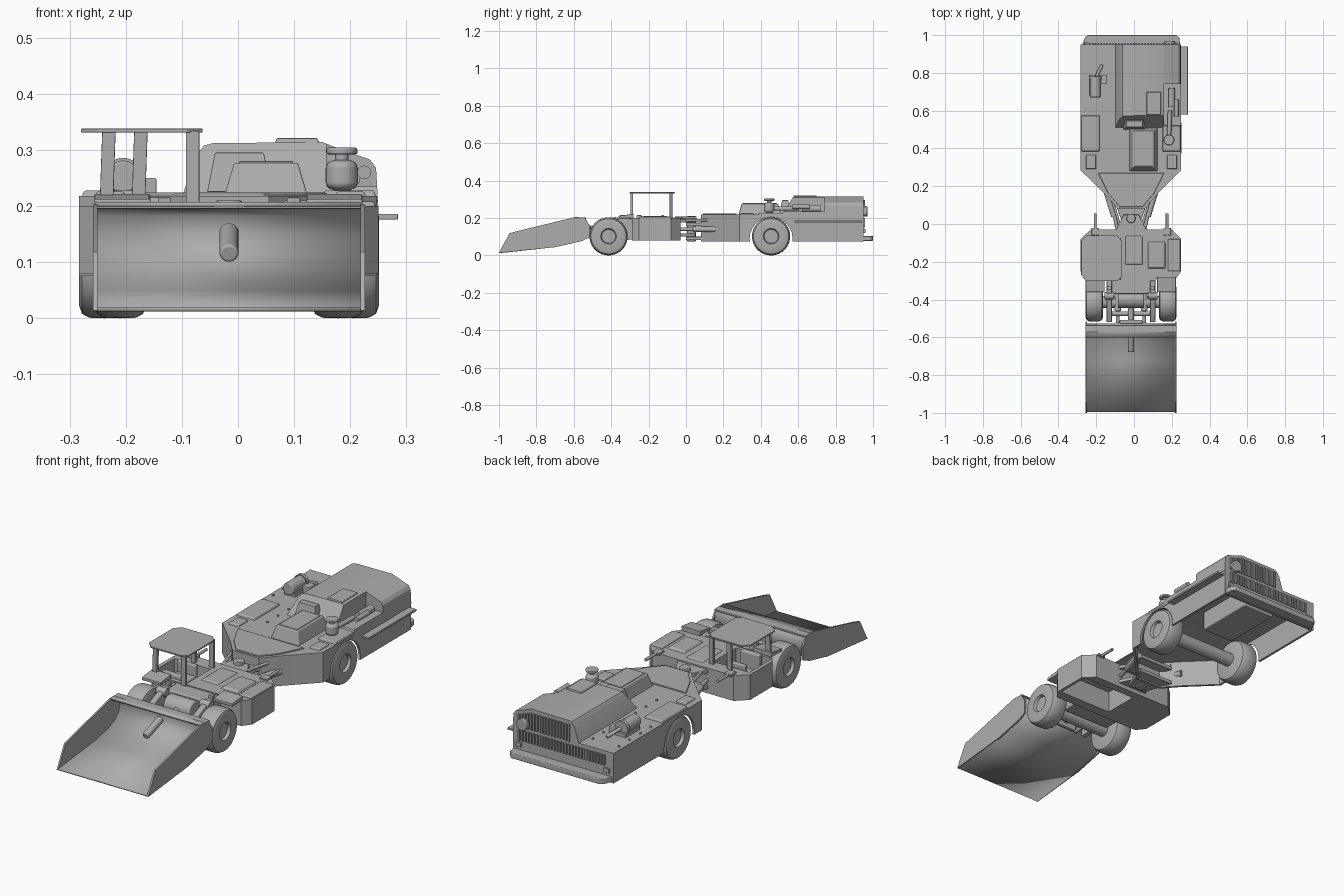
import bpy, bmesh, math
from mathutils import Vector

if "Cube" in bpy.data.objects:
    bpy.data.objects.remove(bpy.data.objects["Cube"])

steel = bpy.data.materials.new("steel_grey")
steel.use_nodes = True
GREY = (0.42, 0.42, 0.42, 1)
steel.diffuse_color = GREY
steel.node_tree.nodes["Principled BSDF"].inputs["Base Color"].default_value = GREY

MID = -0.016  # machine centreline


def shade(ob):
    bpy.ops.object.select_all(action="DESELECT")
    ob.select_set(True)
    bpy.context.view_layer.objects.active = ob
    bpy.ops.object.shade_smooth_by_angle(angle=math.radians(30))


def finish(name, bm, bevel=0):
    bmesh.ops.recalc_face_normals(bm, faces=bm.faces)
    mesh = bpy.data.meshes.new(name)
    bm.to_mesh(mesh)
    bm.free()
    mesh.materials.append(steel)
    ob = bpy.data.objects.new(name, mesh)
    bpy.context.collection.objects.link(ob)
    if bevel:
        mod = ob.modifiers.new("Bevel", "BEVEL")
        mod.width, mod.segments, mod.limit_method = bevel, 2, "ANGLE"
        mod.harden_normals = True
    shade(ob)
    return ob


def prism(name, pts, axis, a, b, bevel=0, shear=None):
    """Extrude a 2D outline along an axis from a to b."""
    put = {"x": lambda p, t: (t, *p), "y": lambda p, t: (p[0], t, p[1]), "z": lambda p, t: (*p, t)}[axis]
    bm = bmesh.new()
    lo = [bm.verts.new(put(p, a)) for p in pts]
    hi = [bm.verts.new(put(p, b)) for p in pts]
    bm.faces.new(lo)
    bm.faces.new(hi[::-1])
    for i in range(len(pts)):
        j = (i + 1) % len(pts)
        bm.faces.new((lo[i], lo[j], hi[j], hi[i]))
    if shear:
        for v in bm.verts:
            shear(v.co)
    return finish(name, bm, bevel)


def box(name, x, y, z, bevel=0, shear=None):
    pts = [(x[0], y[0]), (x[1], y[0]), (x[1], y[1]), (x[0], y[1])]
    return prism(name, pts, "z", z[0], z[1], bevel, shear)


def taper_box(name, x, y, z, inset, bevel=0.004):
    cx, cy = sum(x) / 2, sum(y) / 2

    def shrink(co):
        if co.z > z[1] - 1e-5:
            co.x -= math.copysign(inset, co.x - cx)
            co.y -= math.copysign(inset, co.y - cy)
    return box(name, x, y, z, bevel, shrink)


def rod(name, p, q, r, bevel=0):
    p, q = Vector(p), Vector(q)
    bm = bmesh.new()
    bmesh.ops.create_cone(bm, cap_ends=True, segments=24, radius1=r, radius2=r, depth=(q - p).length)
    bm.transform((q - p).to_track_quat("Z", "Y").to_matrix().to_4x4())
    bmesh.ops.translate(bm, verts=bm.verts, vec=(p + q) / 2)
    return finish(name, bm, bevel)


def cut(ob, cutter):
    """Subtract the cutter, then discard it."""
    mod = ob.modifiers.new("Cut", "BOOLEAN")
    mod.object, mod.operation, mod.solver = cutter, "DIFFERENCE", "EXACT"
    bpy.context.view_layer.objects.active = ob
    bpy.ops.object.modifier_apply(modifier=mod.name)
    bpy.data.objects.remove(cutter)
    shade(ob)


def wheel(name, x, y, side):
    """Lathe a tyre and recessed hub; side is +1 or -1 for the outward direction."""
    prof = [(-.046, 0), (-.046, .08), (-.041, .094), (-.028, .101), (0, .102), (.028, .101),
            (.041, .094), (.046, .08), (.044, .042), (.03, .037), (.03, 0)]
    bm = bmesh.new()
    vs = [bm.verts.new((x + side * u, y, .102 + r)) for u, r in prof]
    edges = [bm.edges.new(e) for e in zip(vs, vs[1:])]
    bmesh.ops.spin(bm, geom=vs + edges, cent=(x, y, .102), axis=(1, 0, 0), angle=math.tau, steps=40)
    bmesh.ops.remove_doubles(bm, verts=bm.verts, dist=1e-5)
    finish(name, bm)


# Wheels
for s, tag in ((-1, "right"), (1, "left")):
    wheel("front_wheel_" + tag, MID + s * .194, -.414, s)
    wheel("rear_wheel_" + tag, MID + s * .221, .455, s)
for y, tag in ((-.414, "front"), (.455, "rear")):
    rod(tag + "_axle", (-.19, y, .102), (.16, y, .102), .032)

# Bucket: curved shell, side plates, tooth pin and lip
shell = [(-.996, .016), (-.72, .046), (-.62, .066), (-.57, .088), (-.54, .118), (-.53, .15), (-.535, .185), (-.55, .198), (-.60, .203)]
bm = bmesh.new()
rows = [[bm.verts.new((x, y, z)) for y, z in shell] for x in (-.254, .222)]
for i in range(len(shell) - 1):
    bm.faces.new((rows[0][i], rows[0][i + 1], rows[1][i + 1], rows[1][i]))
bucket = finish("bucket_shell", bm)
solid = bucket.modifiers.new("Solidify", "SOLIDIFY")
solid.thickness, solid.offset = .008, 0
side = [(-1, .014), (-.944, .118), (-.91, .128), (-.60, .203), (-.54, .198), (-.515, .16), (-.515, .096), (-.56, .076), (-.70, .044)]
for x in (-.258, .218):
    prism("bucket_side", side, "x", x, x + .008)
rod("bucket_pin", (MID, -.56, .155), (MID, -.675, .115), .017, .006)
box("bucket_top_strip", (-.258, .226), (-.6, -.535), (.195, .204), .003)

# Lift arms, linkage and hydraulics
arm = [(-.30, .20), (-.38, .20), (-.52, .14), (-.52, .10), (-.40, .11), (-.30, .13)]
for s in (-1, 1):
    x = MID + s * .115
    prism("lift_arm", arm, "x", x - .014, x + .014, .004)
    rod("lift_cylinder", (MID + s * .07, -.28, .12), (MID + s * .07, -.46, .115), .018)
    rod("lift_piston", (MID + s * .07, -.45, .115), (MID + s * .07, -.525, .115), .009)
    rod("arm_pivot", (x - .025, -.38, .185), (x + .025, -.38, .185), .02)
    box("front_lamp", (x - .012, x + .012), (-.35, -.33), (.19, .215), .003)
rod("cross_tube", (MID - .13, -.475, .13), (MID + .13, -.475, .13), .012)
rod("tilt_cylinder", (MID - .07, -.40, .15), (MID + .07, -.40, .15), .045, .008)
rod("tilt_piston", (MID, -.41, .15), (MID, -.525, .14), .015)
box("bucket_hinge", (MID - .06, MID + .06), (-.528, -.508), (.11, .16), .005)

# Front frame: hollow on the left, operator compartment on the right
plan = [(-.23, -.03), (.20, -.03), (.25, -.08), (.25, -.25), (.22, -.29), (-.25, -.29), (-.283, -.25), (-.283, -.08)]
frame = prism("front_frame", plan, "z", .08, .20)
cut(frame, box("compartment_cutter", (-.265, -.075), (-.27, -.10), (.13, .3)))
cut(frame, box("underside_cutter", (-.05, .236), (-.24, -.07), (0, .185)))
box("front_chassis", (MID - .13, MID + .13), (-.37, -.27), (.085, .195), .006)
box("seat_base", (-.23, -.13), (-.20, -.13), (.13, .165), .008)
box("seat_back", (-.23, -.13), (-.135, -.115), (.15, .215), .006)
box("control_console", (-.22, -.12), (-.265, -.235), (.13, .215), .006)
taper_box("engine_cover", (.07, .17), (-.24, -.09), (.195, .21), .012)
taper_box("centre_cover", (-.05, .05), (-.22, -.06), (.195, .206), .01)
box("battery_box", (.18, .245), (-.25, -.08), (.19, .208), .006)
for x0 in (-.256, .122):
    fender = [(-.28, .222), (-.36, .212), (-.36, .198), (-.28, .198)]
    prism("front_fender", fender, "x", x0, x0 + .1, .003)
for x in (-.205, .175):
    rod("safety_bar", (x, -.06, .20), (x, .055, .20), .007)
    box("frame_step", (x - .02, x + .02), (-.06, -.02), (.195, .207), .003)

# Canopy
roof = [(-.28, -.27), (-.25, -.302), (-.09, -.302), (-.063, -.28), (-.063, -.09), (-.09, -.06), (-.25, -.06), (-.28, -.09)]
prism("canopy_roof", roof, "z", .331, .338, .002)
for xb, xt, y in ((-.235, -.23, -.29), (-.081, -.081, -.29), (-.178, -.173, -.08), (-.081, -.081, -.08)):
    lean = lambda co, d=xt - xb: setattr(co, "x", co.x + (d if co.z > .3 else 0))
    box("canopy_post", (xb - .012, xb + .012), (y - .007, y + .007), (.19, .334), .002, lean)

# Articulation joint
for z in (.10, .175):
    prism("hinge_plate", [(-.10, -.04), (.07, -.04), (.025, .05), (-.055, .05)], "z", z, z + .018, .003)
    prism("hinge_tongue", [(-.06, .0), (.03, .0), (.08, .14), (-.11, .14)], "z", z - .018, z, .003)
rod("hinge_pin", (MID, .03, .075), (MID, .03, .21), .024, .004)
for s in (-1, 1):
    rod("steering_cylinder", (MID + s * .13, .17, .14), (MID + s * .09, .04, .14), .015)
    rod("steering_piston", (MID + s * .09, .05, .14), (MID + s * .07, -.04, .14), .009)
    rod("hose", (MID + s * .10, .13, .19), (MID + s * .05, -.04, .185), .007)

# Rear body: hollow shell with wheel arches
plan = [(-.085, .08), (.055, .08), (.12, .155), (.248, .285), (.248, .95), (-.283, .95), (-.283, .285), (-.15, .155)]
rear = prism("rear_body", plan, "z", .075, .218)
inner = [(-.077, .092), (.047, .092), (.112, .163), (.237, .29), (.237, .94), (-.272, .94), (-.272, .29), (-.142, .163)]
cut(rear, prism("shell_cutter", inner, "z", 0, .203))
box("engine_block", (-.10, .07), (.58, .88), (.11, .205), .006)
for s in (-1, 1):
    x = MID + s * .23
    cut(rear, rod("wheel_arch_cutter", (x - .09, .455, .09), (x + .09, .455, .09), .115))
    xf = MID + s * .214
    taper_box("rear_fender", (xf - .052, xf + .052), (.38, .58), (.206, .228), .008)
    taper_box("deck_box", (xf - .03, xf + .035), (.285, .37), (.20, .226), .008)
prism("deck_nose_plate", [(-.075, .09), (.045, .09), (.105, .16), (.16, .27), (-.19, .27), (-.135, .16)], "z", .21, .224, .003)

# Engine hood
outline = [(-.105, .20), (-.075, .29), (-.06, .308), (-.045, .312), (.15, .314), (.165, .308), (.235, .283), (.246, .268), (.25, .20)]
slope = lambda co: setattr(co, "y", .5 + (co.z - .2) * .65) if co.y < .6 else None
hood = prism("engine_hood", outline, "y", .5, .95, 0, slope)
cut(hood, box("exhaust_bay_cutter", (.158, .3), (.45, .74), (.235, .4)))
rod("exhaust_pipe", (.20, .62, .25), (.20, .72, .25), .018)
rod("exhaust_elbow", (.225, .57, .26), (.225, .66, .26), .012)
box("hood_ledge", (.24, .285), (.58, .94), (.176, .186), .002)
taper_box("hood_hatch", (.065, .145), (.575, .70), (.305, .321), .003, .003)
taper_box("front_cowl", (-.025, .125), (.28, .51), (.215, .277), .018)
box("cowl_lid", (.002, .098), (.305, .485), (.275, .28), .002)
taper_box("hood_window", (-.055, .06), (.50, .56), (.225, .295), .014, .002)

# Air cleaner
rod("cleaner_stem", (.185, .445, .21), (.185, .445, .295), .012)
rod("cleaner_bowl", (.185, .445, .228), (.185, .445, .282), .029, .015)
rod("cleaner_cap", (.185, .445, .292), (.185, .445, .304), .028, .004)
rod("intake_hose", (.185, .45, .25), (.19, .60, .25), .011)

# Pump motor on the open deck
rod("motor_body", (-.205, .67, .252), (-.205, .78, .252), .029, .005)
rod("motor_flange", (-.205, .765, .252), (-.205, .78, .252), .034)
box("motor_base", (-.235, -.175), (.68, .79), (.21, .235), .003)
box("motor_valve", (-.18, -.145), (.74, .79), (.215, .25), .004)
rod("motor_pipe", (-.20, .78, .25), (-.17, .84, .225), .008)

# Rear grille, lamps and bumper
for i in range(30):
    x = -.235 + i * .0155
    box("lower_grille_bar", (x - .004, x + .004), (.948, .957), (.15, .20))
    if x > -.06:
        top = .295 if x < .15 else .295 - (x - .15) * .33
        box("upper_grille_bar", (x - .004, x + .004), (.948, .957), (.215, top))
rod("tail_lamp", (.19, .945, .235), (.19, .97, .235), .028, .004)
for x in (-.25, .215):
    box("rear_lamp", (x - .014, x + .014), (.945, .96), (.12, .14), .002)
prism("rear_bumper", [(-.275, .945), (.245, .945), (.24, .985), (.225, 1), (-.245, 1), (-.26, .985)], "z", .078, .104, .004)

# Deck bolts along both sides
for i in range(7):
    for x in (-.262, -.125):
        y = .40 + i * .08
        rod("deck_bolt", (x, y, .215), (x, y, .224), .005)
